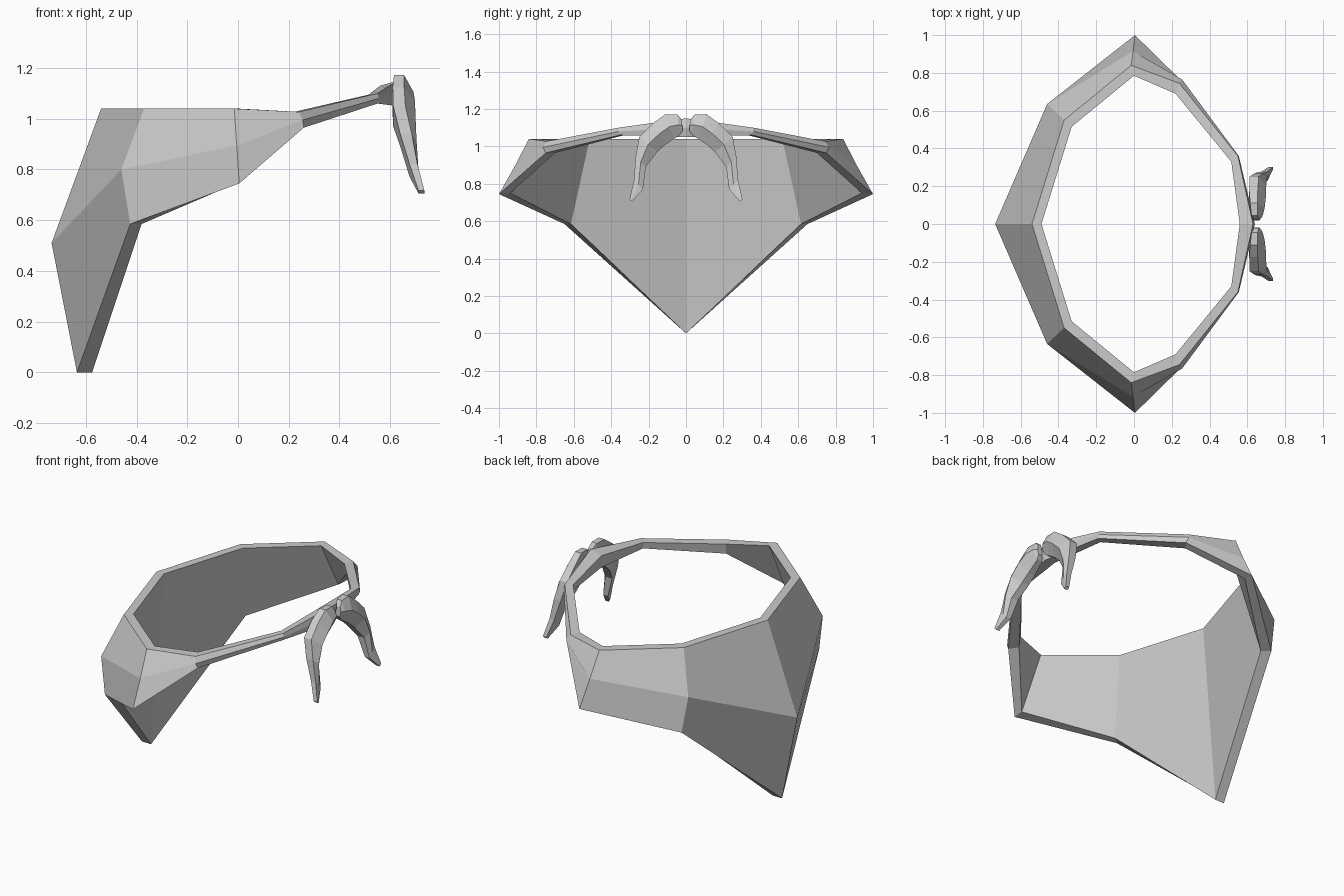
import bpy

if "Cube" in bpy.data.objects:
    bpy.data.objects.remove(bpy.data.objects["Cube"])


def half_loft(name, rings, cap_start, cap_end):
    """Skin closed cross-sections, then mirror the half across y = 0."""
    n = len(rings[0])
    verts = [p for ring in rings for p in ring]
    faces = []
    for i in range(len(rings) - 1):
        for j in range(n):
            k = (j + 1) % n
            faces.append((i * n + j, i * n + k, (i + 1) * n + k, (i + 1) * n + j))
    if cap_start:
        faces.append(tuple(reversed(range(n))))
    if cap_end:
        faces.append(tuple(range(len(verts) - n, len(verts))))
    mesh = bpy.data.meshes.new(name)
    mesh.from_pydata(verts, [], faces)
    obj = bpy.data.objects.new(name, mesh)
    bpy.context.collection.objects.link(obj)
    mod = obj.modifiers.new("mirror", 'MIRROR')
    mod.use_axis = (False, True, False)
    mod.merge_threshold = 0.0005
    # consistent outward normals
    import bmesh
    bm = bmesh.new()
    bm.from_mesh(mesh)
    bmesh.ops.recalc_face_normals(bm, faces=bm.faces)
    # for the open half band, make sure the outside faces outward
    far = max(bm.faces, key=lambda f: f.calc_center_median().y)
    if far.normal.y < 0:
        bmesh.ops.reverse_faces(bm, faces=bm.faces)
    bm.to_mesh(mesh)
    bm.free()
    return obj


# Folded cloth: sections from the hanging point round to the knot
# (outer top, outer crease, outer hem, inner hem, inner top)
cloth = [
    [(-.54, 0, 1.04), (-.735, 0, .51), (-.635, 0, 0), (-.575, 0, 0), (-.49, 0, 1.04)],
    [(-.37, .55, 1.04), (-.46, .635, .80), (-.425, .65, .585), (-.38, .615, .585), (-.33, .515, 1.04)],
    [(-.015, .84, 1.04), (-.005, .915, .895), (.005, 1, .745), (.005, .94, .75), (0, .785, 1.04)],
    [(.24, .745, 1.027), (.255, .765, .995), (.26, .75, .965), (.225, .70, .965), (.22, .69, 1.027)],
    [(.55, .36, 1.10), (.555, .36, 1.08), (.55, .355, 1.06), (.515, .33, 1.06), (.515, .33, 1.095)],
    [(.63, 0, 1.15), (.64, 0, 1.10), (.63, 0, 1.05), (.56, 0, 1.06), (.56, 0, 1.13)],
]
half_loft("cloth_band", cloth, False, False)

# Knot tails: outer edge (y, z), inner edge (y, z), back x, front x, ridge x
tail = [
    (.022, 1.14, .018, 1.085, .635, .660, .665),
    (.045, 1.17, .035, 1.06, .622, .655, .680),
    (.11, 1.172, .065, 1.04, .615, .655, .692),
    (.175, 1.125, .11, 1.01, .610, .655, .698),
    (.25, 1.05, .155, .97, .612, .660, .700),
    (.27, .94, .215, .89, .640, .685, .704),
    (.278, .82, .23, .77, .677, .708, .712),
    (.302, .717, .288, .705, .712, .735, .735),
]
rings = [[(xb, oy, oz), (xf, oy, oz), (xr, (oy + iy) / 2, (oz + iz) / 2),
          (xf, iy, iz), (xb, iy, iz)]
         for oy, oz, iy, iz, xb, xf, xr in tail]
half_loft("knot_tails", rings, True, True)
